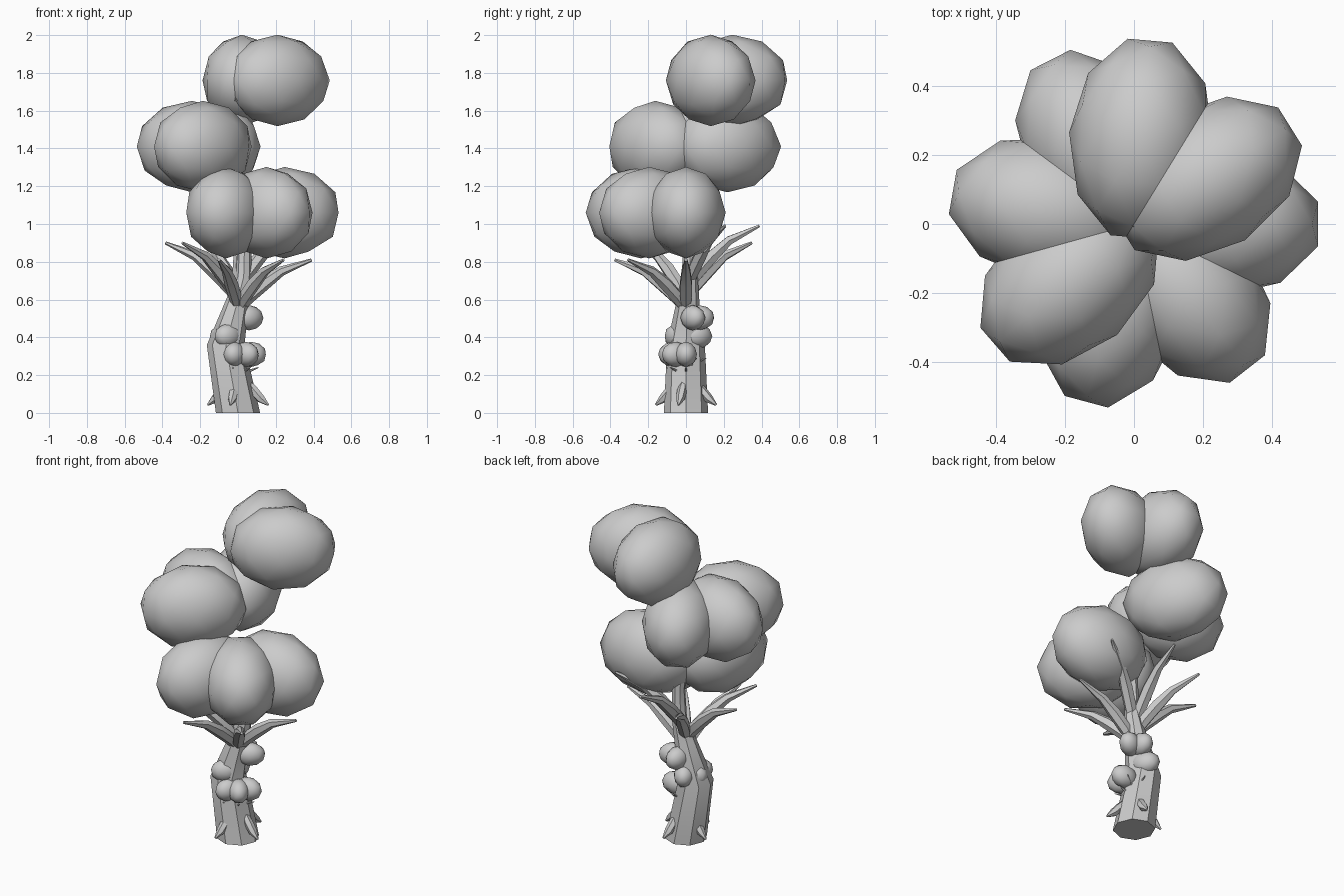
import bpy, bmesh, math
from mathutils import Vector, Matrix

if "Cube" in bpy.data.objects:
    bpy.data.objects.remove(bpy.data.objects["Cube"])


def finish(bm, name, angle):
    me = bpy.data.meshes.new(name)
    bmesh.ops.recalc_face_normals(bm, faces=bm.faces)
    bm.to_mesh(me)
    bm.free()
    ob = bpy.data.objects.new(name, me)
    bpy.context.collection.objects.link(ob)
    bpy.ops.object.select_all(action='DESELECT')
    ob.select_set(True)
    bpy.context.view_layer.objects.active = ob
    bpy.ops.object.shade_smooth_by_angle(angle=math.radians(angle))
    return ob


def tube(name, path, n=8):
    """Tapered tube through (x, y, z, radius) points."""
    bm = bmesh.new()
    pts = [Vector(p[:3]) for p in path]
    rings = []
    for i, p in enumerate(pts):
        t = pts[min(i + 1, len(pts) - 1)] - pts[max(i - 1, 0)]
        if pts[i].z == 0:
            t = Vector((0, 0, 1))
        q = Vector((0, 0, 1)).rotation_difference(t)
        r = path[i][3]
        rings.append([bm.verts.new(p + q @ Vector((r * math.cos(a), r * math.sin(a), 0)))
                      for a in [2 * math.pi * k / n for k in range(n)]])
    for a, b in zip(rings, rings[1:]):
        for k in range(n):
            bm.faces.new((a[k], a[(k + 1) % n], b[(k + 1) % n], b[k]))
    bm.faces.new(rings[0])
    bm.faces.new(rings[-1])
    return finish(bm, name, 40)


def radial(deg, profile):
    """Turn (distance, height, radius) points outward at an angle."""
    a = math.radians(deg)
    return [(d * math.cos(a), d * math.sin(a), z, r) for d, z, r in profile]


def crown(prefix, s, lift):
    """Three tiers of radial foliage blobs with a curved branch for each."""
    tiers = [(1.06, 0.81, 0.54, (0, -52, -105)),
             (1.41, 0.90, 0.59, (117, 170, 221)),
             (1.76, 0.99, 0.64, (85, 32))]
    for z, tip, base, angles in tiers:
        for deg in angles:
            bm = bmesh.new()
            m = (Matrix.Translation((0, 0, lift)) @ Matrix.Scale(s, 4)
                 @ Matrix.Rotation(math.radians(deg), 4, 'Z')
                 @ Matrix.Translation((0.247, 0, z)) @ Matrix.Diagonal((0.3, 0.21, 0.242, 1)))
            bmesh.ops.create_icosphere(bm, subdivisions=2, radius=1, matrix=m)
            finish(bm, prefix + "foliage", 60)
            h = tip - base
            prof = [(0, base, .02), (.06, base + .28 * h, .035), (.14, base + .54 * h, .036),
                    (.23, base + .78 * h, .026), (.39, tip, .008)]
            tube(prefix + "branch",
                 radial(deg, [(d * s, zz * s + lift, r * s) for d, zz, r in prof]), 6)


# Bent tapering trunk
tube("trunk", [(0, 0, 0, .117), (-.065, 0, .36, .1), (-.005, .01, .58, .062),
               (.03, .02, .72, .042), (.035, .02, .9, .036), (.01, .01, 1.2, .03)])

# Main crown and the small matching growth on the trunk
crown("", 1.0, 0.0)
crown("small_", 0.277, 0.016)

# Short pointed roots around the base
for deg in (-104, -14, 76, 166):
    tube("root", radial(deg, [(.05, .17, .012), (.085, .12, .026), (.125, .075, .024), (.165, .042, .006)]), 6)
